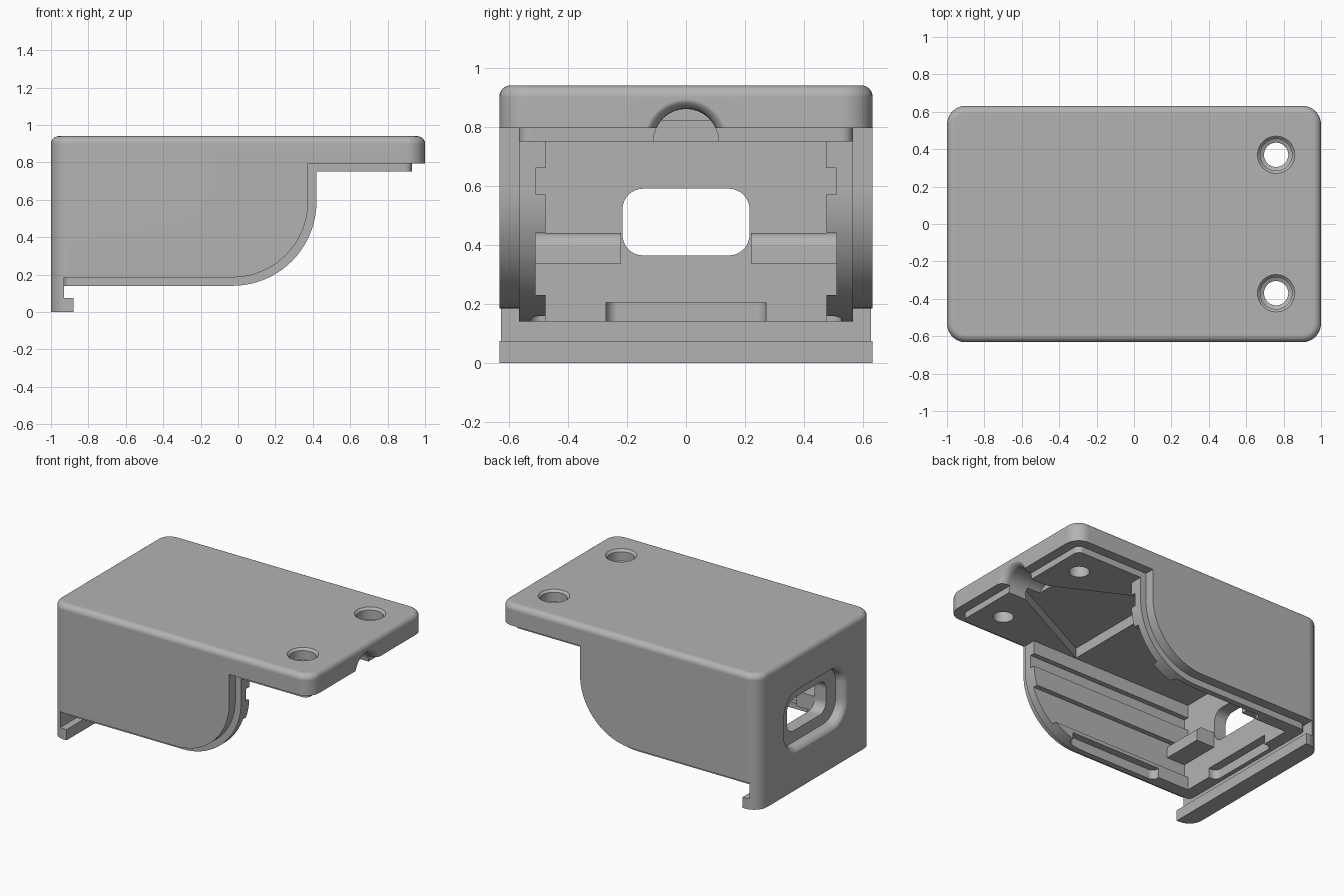
import bpy, bmesh
from math import sin, cos, pi

if "Cube" in bpy.data.objects:
    bpy.data.objects.remove(bpy.data.objects["Cube"], do_unlink=True)

grey = bpy.data.materials.new("plain grey")
grey.use_nodes = True
colour = (0.45, 0.45, 0.45, 1)
grey.diffuse_color = colour
grey.node_tree.nodes["Principled BSDF"].inputs["Base Color"].default_value = colour


def arc(cx, cy, r, start, end, steps=8):
    """Points on an arc, angles in quarter turns."""
    angles = [(start + (end - start) * i / steps) * pi / 2 for i in range(steps + 1)]
    return [(cx + r * cos(a), cy + r * sin(a)) for a in angles]


def rounded(w, h, r, cx=0, cy=0):
    """Rounded rectangle with half sizes w and h."""
    pts = []
    for q, (sx, sy) in enumerate([(1, 1), (-1, 1), (-1, -1), (1, -1)]):
        pts += arc(cx + sx * (w - r), cy + sy * (h - r), r, q, q + 1)
    return pts


def loft(name, rings):
    """Closed solid through rings of equal length."""
    bm = bmesh.new()
    rows = [[bm.verts.new(p) for p in ring] for ring in rings]
    n = len(rows[0])
    for a, b in zip(rows, rows[1:]):
        for i in range(n):
            j = (i + 1) % n
            bm.faces.new((a[i], a[j], b[j], b[i]))
    bm.faces.new(rows[0])
    bm.faces.new(rows[-1])
    bmesh.ops.recalc_face_normals(bm, faces=bm.faces)
    mesh = bpy.data.meshes.new(name)
    bm.to_mesh(mesh)
    bm.free()
    mesh.materials.append(grey)
    ob = bpy.data.objects.new(name, mesh)
    bpy.context.collection.objects.link(ob)
    return ob


def on_x(pts, x):
    return [(x, a, b) for a, b in pts]


def on_y(pts, y):
    return [(a, y, b) for a, b in pts]


def on_z(pts, z):
    return [(a, b, z) for a, b in pts]


def prism_y(name, pts, y0, y1):
    return loft(name, [on_y(pts, y0), on_y(pts, y1)])


def box(name, x0, x1, y0, y1, z0, z1):
    return prism_y(name, [(x0, z0), (x1, z0), (x1, z1), (x0, z1)], y0, y1)


def combine(target, tool, operation="DIFFERENCE"):
    mod = target.modifiers.new("combine", "BOOLEAN")
    mod.operation, mod.solver, mod.object = operation, "EXACT", tool
    bpy.context.view_layer.update()
    graph = bpy.context.evaluated_depsgraph_get()
    mesh = bpy.data.meshes.new_from_object(target.evaluated_get(graph))
    target.modifiers.clear()
    target.data = mesh
    bpy.data.objects.remove(tool, do_unlink=True)


# Outer housing with a rounded top edge
W, D, H, R = 1.0, 0.632, 0.94, 0.1
rings = [on_z(rounded(W, D, R), 0)]
for c, s in arc(0, 0, 0.04, 0, 1, 6):
    inset = 0.04 - c
    rings.append(on_z(rounded(W - inset, D - inset, R - inset), H - 0.04 + s))
housing = loft("housing", rings)

# Side outline of the housing, with the hook at the back
outline = [(-0.88, -0.1), (-0.88, 0.075), (-0.93, 0.075), (-0.93, 0.185)]
outline += arc(-0.03, 0.59, 0.405, -1, 0, 20)
outline += [(0.375, 0.795), (1.1, 0.795), (1.1, -0.1)]
combine(housing, prism_y("outline cutter", outline, -1, 1))

# Inner lip that stands proud of the housing edge
lip = loft("lip", [on_z(rounded(0.93, 0.565, 0.04), z) for z in (0.1, 0.88)])
lip_outline = [(-1.1, 0), (-1.1, 0.14)] + arc(-0.03, 0.59, 0.45, -1, 0, 20)
lip_outline += [(0.42, 0.75), (1.1, 0.75), (1.1, 0)]
combine(lip, prism_y("lip cutter", lip_outline, -1, 1))
combine(housing, lip, "UNION")

# Cavity and the long grooves in its side walls
combine(housing, box("cavity cutter", -0.84, 0.5, -0.475, 0.475, -0.1, 0.75))
for z0, z1 in ((0.23, 0.44), (0.57, 0.66)):
    combine(housing, box("groove cutter", -0.84, 0.5, -0.51, 0.51, z0, z1))

# Ledges against the back wall
ledge_outline = [(-0.9, 0.335), (-0.7, 0.335)] + arc(-0.75, 0.39, 0.05, 0, 1) + [(-0.9, 0.44)]
for side in (-1, 1):
    ledge = prism_y("ledge", ledge_outline, side * 0.22, side * 0.54)
    combine(housing, ledge, "UNION")

# Snap pockets around the lower rim
pockets = [(0.06, 0.27, -0.84, 0), (0.35, 0.05, -0.25, -0.475), (0.35, 0.05, -0.25, 0.475)]
for w, h, cx, cy in pockets:
    pts = rounded(w, h, 0.04, cx, cy)
    combine(housing, loft("pocket cutter", [on_z(pts, 0.1), on_z(pts, 0.205)]))

# Socket opening in the back wall, with a rounded recess outside
mid = 0.477
opening = rounded(0.215, 0.113, 0.07, 0, mid)
combine(housing, loft("opening cutter", [on_x(opening, -1.1), on_x(opening, -0.6)]))
recess = []
for c, s in arc(0, 0, 0.05, 1, 0, 6):
    grow = 0.05 - s
    recess.append((-1 + 0.05 - s - 0.002, 0.05 - c))
recess = [(-1.002 + 0.05 * (1 - cos(t * pi / 12)), 0.05 * (1 - sin(t * pi / 12))) for t in range(7)]
recess.append((-0.93, 0))
combine(housing, loft("recess cutter", [
    on_x(rounded(0.32 + g, 0.19 + g, 0.13 + g, 0, mid), x) for x, g in recess]))

# Cable channel with a flared mouth, fanning out towards the cavity
channel = [(0.7, 0.11), (0.95, 0.11)]
channel += [(0.95 + 0.052 * sin(t * pi / 12), 0.11 + 0.045 * (1 - cos(t * pi / 12))) for t in range(1, 7)]
combine(housing, loft("channel cutter", [on_x(arc(0, 0.75, r, 0, 3.875, 31), x) for x, r in channel]))
fan = [(0.8, -0.11), (0.8, 0.11), (0.08, 0.47), (0.08, -0.47)]
combine(housing, loft("fan cutter", [on_z(fan, 0.7), on_z(fan, 0.82)]))

# Countersunk screw holes
screw = [(0.065, 0.7), (0.065, 0.85), (0.085, 0.86), (0.085, 0.925), (0.101, 0.941)]
for y in (-0.37, 0.37):
    combine(housing, loft("screw cutter", [
        on_z(arc(0.76, y, r, 0, 3.875, 31), z) for r, z in screw]))

# Smooth shading with sharp edges kept
bpy.ops.object.select_all(action="DESELECT")
housing.select_set(True)
bpy.context.view_layer.objects.active = housing
bpy.ops.object.shade_smooth_by_angle(angle=pi / 6)
flat = housing.modifiers.new("even shading", "WEIGHTED_NORMAL")
flat.keep_sharp = True
